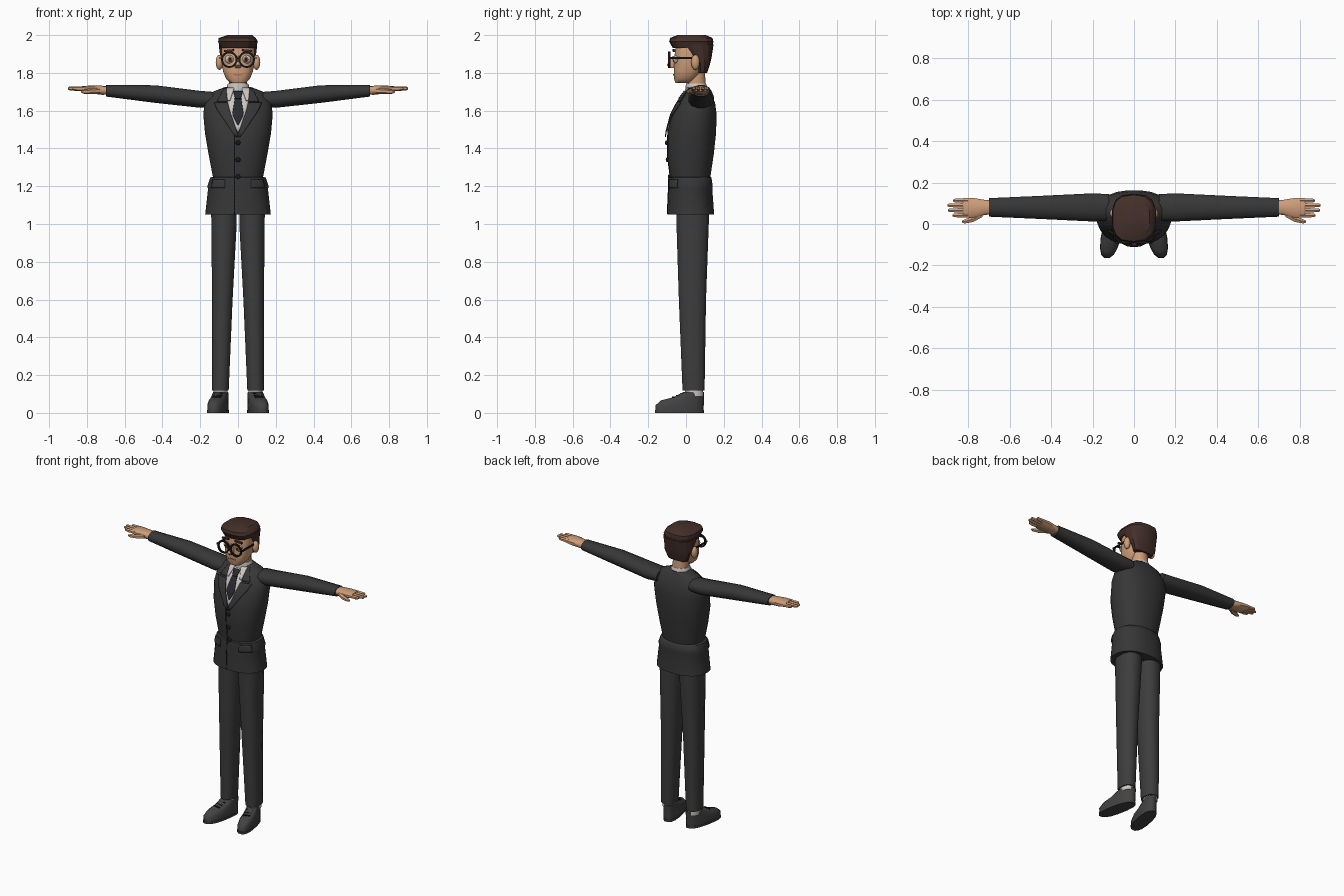
import bpy, bmesh, math
from mathutils import Vector, Matrix

if "Cube" in bpy.data.objects:
    bpy.data.objects.remove(bpy.data.objects["Cube"])

def mat(name, r, g, b):
    m = bpy.data.materials.new(name)
    m.diffuse_color = (r, g, b, 1)
    m.use_nodes = True
    m.node_tree.nodes["Principled BSDF"].inputs["Base Color"].default_value = m.diffuse_color
    return m

SUIT = mat("suit_charcoal", .038, .038, .039)
TROUSER = mat("trouser_grey", .047, .047, .047)
SHOE = mat("shoe_grey", .055, .055, .056)
SHIRT = mat("shirt_white", .6, .57, .54)
TIE = mat("tie_dark", .022, .023, .028)
SKIN = mat("skin", .62, .34, .19)
HAIR = mat("hair_brown", .058, .029, .023)
BLACK = mat("black", .01, .01, .01)
IRIS = mat("iris_brown", .25, .09, .04)
LIP = mat("lip", .4, .17, .1)

def finish(name, bm, m, mirror=False, angle=50, recalc=True):
    if recalc:
        bmesh.ops.recalc_face_normals(bm, faces=bm.faces)
    me = bpy.data.meshes.new(name)
    bm.to_mesh(me)
    bm.free()
    me.materials.append(m)
    ob = bpy.data.objects.new(name, me)
    bpy.context.collection.objects.link(ob)
    if mirror:
        ob.modifiers.new("mirror", 'MIRROR').use_mirror_merge = False
    bpy.ops.object.select_all(action='DESELECT')
    ob.select_set(True)
    bpy.context.view_layer.objects.active = ob
    bpy.ops.object.shade_smooth_by_angle(angle=math.radians(angle))
    return ob

def spow(v, e):
    return math.copysign(abs(v) ** (2 / e), v)

def loft(name, rings, m, n=12, e=2.2, axis='z', mirror=False, shear=None, angle=50):
    """Skin superellipse rings (cx, cy, cz, ru, rv) lying across the axis."""
    bm = bmesh.new()
    loops = []
    for cx, cy, cz, ru, rv in rings:
        loop = []
        for i in range(n):
            a = 2 * math.pi * (i + .5) / n
            u, v = ru * spow(math.cos(a), e), rv * spow(math.sin(a), e)
            p = Vector((cx + u, cy + v, cz) if axis == 'z' else (cx, cy + u, cz + v))
            if shear:
                p.x += shear(p.y)
            loop.append(bm.verts.new(p))
        loops.append(loop)
    for a, b in zip(loops, loops[1:]):
        for i in range(n):
            j = (i + 1) % n
            bm.faces.new((a[i], a[j], b[j], b[i]))
    bm.faces.new(loops[0])
    bm.faces.new(loops[-1])
    return finish(name, bm, m, mirror, angle)

def span(rows):
    """Rows (z, half width, front y, back y) to upright rings."""
    return [(0, (f + b) / 2, z, w, (b - f) / 2) for z, w, f, b in rows]

def box(name, loc, size, m, mirror=False, rot=(0, 0, 0)):
    bm = bmesh.new()
    bmesh.ops.create_cube(bm, size=1)
    for v in bm.verts:
        v.co = Vector([a * b for a, b in zip(v.co, size)])
    for ax, r in zip('XYZ', rot):
        bm.transform(Matrix.Rotation(r, 4, ax))
    bm.transform(Matrix.Translation(loc))
    return finish(name, bm, m, mirror)

def ball(name, loc, size, m, mirror=False):
    bm = bmesh.new()
    bmesh.ops.create_uvsphere(bm, u_segments=12, v_segments=8, radius=1)
    bm.transform(Matrix.Translation(loc) @ Matrix.Diagonal((*size, 1)))
    return finish(name, bm, m, mirror)

# Jacket: one loft with a step at the waist
JACKET = [(1.725, .07, .015, .115), (1.70, .135, 0, .13), (1.64, .178, -.045, .155),
          (1.58, .185, -.075, .163), (1.48, .176, -.1, .16), (1.37, .157, -.1, .148),
          (1.25, .134, -.085, .13), (1.245, .148, -.092, .136), (1.20, .164, -.094, .142),
          (1.185, .16, -.094, .14), (1.05, .175, -.1, .15)]
loft("jacket", span(JACKET), SUIT, 24, 2.3)

def front(x, z):
    for (z0, *a), (z1, *b) in zip(JACKET, JACKET[1:]):
        if z >= z1:
            t = min(1, max(0, (z0 - z) / (z0 - z1)))
            w, f, k = [p + (q - p) * t for p, q in zip(a, b)]
            s = max(0, 1 - min(1, abs(x) / w) ** 2.3) ** (1 / 2.3)
            return (f + k) / 2 - (k - f) / 2 * s
    return JACKET[-1][2]

def strip(name, rows, m, off, mirror=False, cols=6, sub=5):
    """Thin cloth plate hugging the jacket front; rows are (z, x0, x1)."""
    pts = []
    for a, b in zip(rows, rows[1:]):
        pts += [[p + (q - p) * i / sub for p, q in zip(a, b)] for i in range(sub)]
    pts.append(rows[-1])
    bm = bmesh.new()
    grid = []
    for z, x0, x1 in pts:
        xs = [x0 + (x1 - x0) * c / cols for c in range(cols + 1)]
        grid.append([bm.verts.new((x, front(x, z) - off, z)) for x in xs])
    for a, b in zip(grid, grid[1:]):
        for c in range(cols):
            bm.faces.new((a[c], b[c], b[c + 1], a[c + 1]))
    ob = finish(name, bm, m, mirror, recalc=False)
    s = ob.modifiers.new("thickness", 'SOLIDIFY')
    s.thickness, s.offset = .005, -1

# Shirt, tie, lapels, jacket details
strip("shirt_front", [(1.715, -.06, .06), (1.62, -.055, .055), (1.49, -.004, .004)], SHIRT, .004)
strip("tie", [(1.675, -.016, .016), (1.58, -.03, .03), (1.525, -.002, .002)], TIE, .009)
strip("tie_knot", [(1.705, -.026, .026), (1.665, -.014, .014)], TIE, .015)
strip("shirt_collar_point", [(1.722, .02, .062), (1.655, .042, .056)], SHIRT, .012, True)
strip("lapel_upper", [(1.72, .058, .074), (1.65, .056, .112)], SUIT, .011, True)
strip("lapel_lower", [(1.642, .054, .128), (1.60, .043, .108), (1.46, -.004, .012)], SUIT, .011, True)
strip("front_seam", [(1.47, -.021, -.016), (1.26, -.021, -.016), (1.052, -.021, -.016)], BLACK, .002, cols=1, sub=12)
strip("pocket_flap", [(1.235, .07, .135), (1.19, .07, .145)], SUIT, .007, True)
for z in (1.43, 1.34, 1.25):
    ball("jacket_button", (0, front(0, z) - .003, z), (.013, .008, .013), BLACK)
loft("shirt_collar", span([(1.66, .062, 0, .12), (1.73, .06, -.003, .112), (1.745, .054, 0, .106)]), SHIRT, 16)

# Sleeves and hands
loft("sleeve", [(.12, .08, 1.66, .066, .04), (.2, .08, 1.66, .07, .046), (.44, .08, 1.688, .058, .048),
                (.7, .08, 1.705, .046, .031)], SUIT, 12, axis='x', mirror=True)
loft("palm", [(.68, .08, 1.707, .034, .022), (.72, .08, 1.708, .038, .024), (.78, .078, 1.712, .05, .021),
              (.825, .078, 1.716, .048, .014)], SKIN, 10, 2.6, 'x', True)
for y, tip in ((.042, .875), (.066, .898), (.09, .9), (.113, .872)):
    loft("finger", [(.80, y, 1.716, .012, .013), (.85, y, 1.716, .0115, .012),
                    (tip - .008, y, 1.718, .01, .01), (tip, y, 1.718, .005, .005)], SKIN, 6, 2, 'x', True)
loft("thumb", [(.73, .05, 1.705, .018, .015), (.775, .024, 1.702, .016, .014), (.815, .013, 1.70, .012, .011),
               (.83, .011, 1.70, .005, .005)], SKIN, 6, 2, 'x', True)

# Trousers, socks, shoes
loft("trouser_leg", [(.075, .035, 1.12, .07, .09), (.074, .035, 1.0, .069, .088), (.083, .034, .6, .056, .074),
                     (.093, .04, .118, .045, .06)], TROUSER, 12, 2.4, mirror=True)
loft("sock", [(.093, .042, .09, .038, .05), (.093, .042, .13, .038, .05)], SHIRT, 12, mirror=True)

def toe_out(y):
    return (.04 - y) * .19

def shoe_rings(rows):
    return [(.092, (f + b) / 2, z, w, (b - f) / 2) for z, w, f, b in rows]

loft("shoe", shoe_rings([(.012, .047, -.162, .094), (.04, .048, -.163, .096), (.066, .044, -.135, .096),
                         (.082, .042, -.07, .096), (.11, .038, -.015, .096)]), SHOE, 16, 2.5,
     mirror=True, shear=toe_out)
loft("shoe_sole", shoe_rings([(0, .049, -.166, .097), (.014, .049, -.166, .097)]), SHOE, 16, 2.5,
     mirror=True, shear=toe_out)
for y, z in ((-.02, .1), (-.043, .09), (-.066, .083)):
    box("shoe_lace", (.092 + toe_out(y), y, z), (.045, .009, .009), BLACK, True, (0, 0, .2))

# Head
loft("neck", span([(1.67, .05, .01, .11), (1.83, .05, 0, .1)]), SKIN, 12)
loft("head", span([(1.746, .04, -.056, .025), (1.768, .064, -.064, .055), (1.81, .081, -.066, .085),
                   (1.87, .088, -.062, .105), (1.92, .088, -.06, .11), (1.96, .083, -.05, .11)]), SKIN, 16, 2.6)
loft("nose", [(0, -.058, 1.89, .009, .012), (0, -.077, 1.842, .019, .027), (0, -.068, 1.826, .015, .02)], SKIN, 8)
box("mouth", (0, -.065, 1.79), (.05, .006, .006), LIP)
ball("ear", (.098, .05, 1.856), (.02, .023, .04), SKIN, True)
ball("eye", (.044, -.053, 1.872), (.025, .014, .022), SHIRT, True)
ball("iris", (.042, -.063, 1.872), (.014, .007, .014), IRIS, True)
ball("pupil", (.042, -.068, 1.872), (.006, .004, .006), BLACK, True)
box("eyebrow", (.048, -.064, 1.918), (.052, .012, .011), HAIR, True, (0, .1, .1))

# Hair: lower back with sideburns, then a faceted swept top
loft("hair_back", span([(1.80, .07, .06, .112), (1.85, .09, .052, .128), (1.885, .096, .01, .136),
                        (1.95, .104, -.03, .146)]), HAIR, 14, 2.6, angle=25)
loft("hair_top", [(0, .034, 1.932, .095, .104), (0, .028, 1.965, .107, .117), (-.004, .028, 1.985, .1, .112),
                  (.01, .03, 2.0, .066, .075)], HAIR, 14, 2.8, angle=25)

# Glasses
bm = bmesh.new()
loops = []
for i in range(20):
    a = 2 * math.pi * i / 20
    loops.append([bm.verts.new((.046 + r * math.cos(a), y, 1.87 + r * math.sin(a)))
                  for r, y in ((.034, -.082), (.044, -.082), (.044, -.094), (.034, -.094))])
for i in range(20):
    a, b = loops[i], loops[(i + 1) % 20]
    for k in range(4):
        bm.faces.new((a[k], a[(k + 1) % 4], b[(k + 1) % 4], b[k]))
finish("glasses_rim", bm, BLACK, True)
box("glasses_bridge", (0, -.088, 1.877), (.02, .01, .009), BLACK)
box("glasses_temple", (.095, -.018, 1.878), (.007, .14, .01), BLACK, True)
